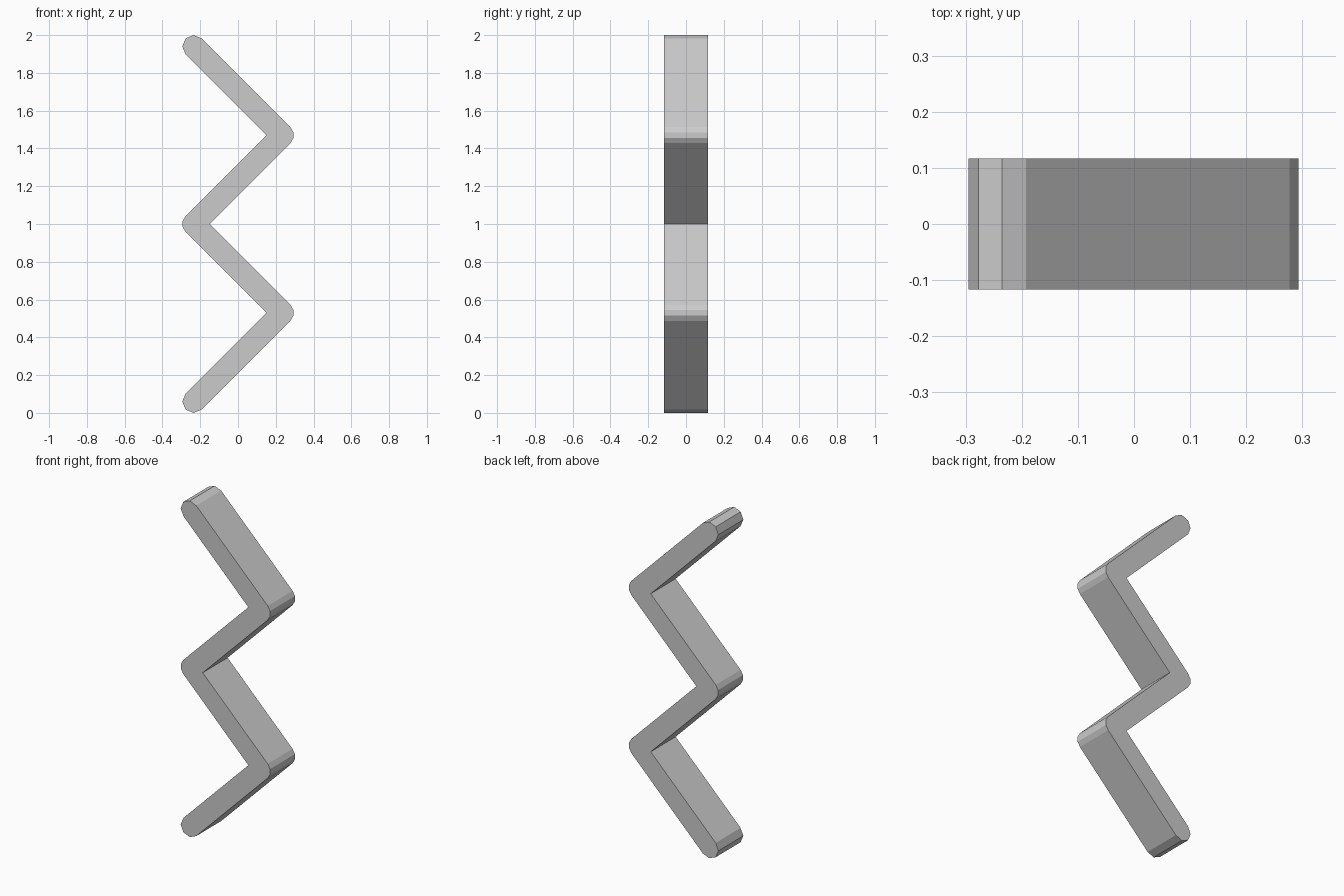
import bpy
import bmesh
from math import sin, cos, radians, sqrt

cube = bpy.data.objects.get("Cube")
if cube:
    bpy.data.objects.remove(cube, do_unlink=True)

REACH = 0.235    # sideways reach of the zigzag centre line
RADIUS = 0.06    # half thickness of the bar
DEPTH = 0.117    # half depth of the bar

# Centre line nodes, from bottom to top, each bar at 45 degrees
nodes = [(REACH * (-1 if i % 2 == 0 else 1), RADIUS + 2 * REACH * i) for i in range(5)]


def arc(node, start, sweep, steps):
    """Rounded corner or end cap around a node."""
    angles = [radians(start + sweep * i / steps) for i in range(steps + 1)]
    return [(node[0] + RADIUS * cos(a), node[1] + RADIUS * sin(a)) for a in angles]


def inner(node):
    """Sharp inside corner facing the middle."""
    side = -1 if node[0] > 0 else 1
    return [(node[0] + side * RADIUS * sqrt(2), node[1])]


# Outline, counter-clockwise: bottom cap, right side, top cap, left side
outline = arc(nodes[0], 135, 180, 4)
outline += arc(nodes[1], -45, 90, 3) + inner(nodes[2]) + arc(nodes[3], -45, 90, 3)
outline += arc(nodes[4], 45, 180, 4)
outline += inner(nodes[3]) + arc(nodes[2], 135, 90, 3) + inner(nodes[1])

# Extrude the outline from front to back
bm = bmesh.new()
front = bm.faces.new([bm.verts.new((x, -DEPTH, z)) for x, z in outline])
result = bmesh.ops.extrude_face_region(bm, geom=[front], use_keep_orig=True)
moved = [v for v in result["geom"] if isinstance(v, bmesh.types.BMVert)]
bmesh.ops.translate(bm, verts=moved, vec=(0, 2 * DEPTH, 0))
bmesh.ops.recalc_face_normals(bm, faces=bm.faces)

mesh = bpy.data.meshes.new("zigzag_bar")
bm.to_mesh(mesh)
bm.free()
bar = bpy.data.objects.new("zigzag_bar", mesh)
bpy.context.collection.objects.link(bar)

# Plain grey finish
grey = bpy.data.materials.new("light_grey")
grey.use_nodes = True
colour = (0.6, 0.6, 0.6, 1)
grey.diffuse_color = colour
grey.node_tree.nodes["Principled BSDF"].inputs["Base Color"].default_value = colour
mesh.materials.append(grey)
